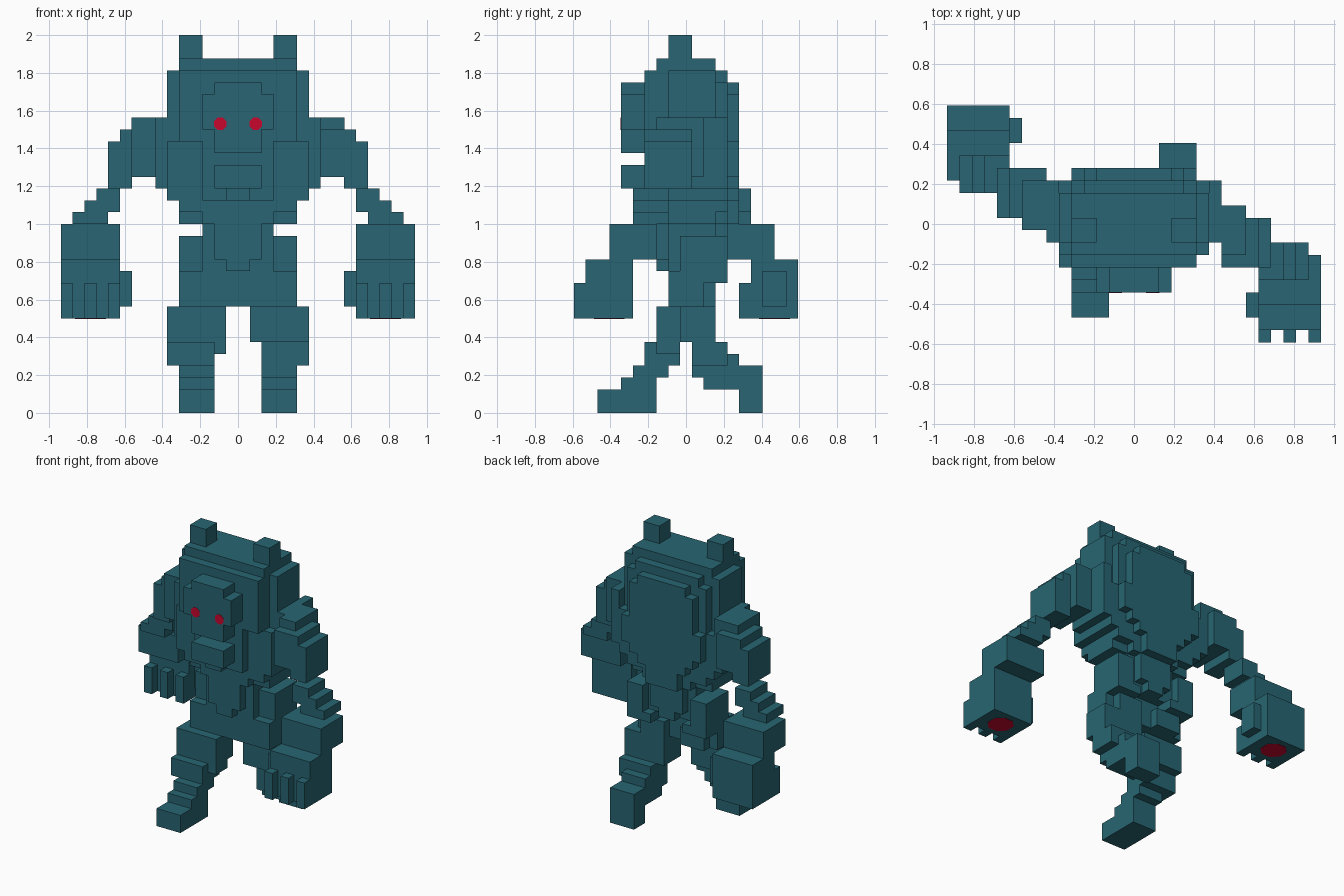
import bpy, bmesh, math
from mathutils import Matrix, Vector

cube = bpy.data.objects.get("Cube")
if cube:
    bpy.data.objects.remove(cube, do_unlink=True)

U = 1 / 16            # one block
Y0 = -9.5 * U         # front limit; block rows count backwards from here


def material(name, rgb):
    m = bpy.data.materials.new(name)
    m.use_nodes = True
    colour = (*rgb, 1)
    m.diffuse_color = colour
    m.node_tree.nodes["Principled BSDF"].inputs["Base Color"].default_value = colour
    return m


TEAL = material("dark teal", (0.021, 0.131, 0.170))
RED = material("glowing red", (0.58, 0.002, 0.026))

# Each face direction with its four corners, counter-clockwise from outside
SIDES = {
    (1, 0, 0): ((1, 0, 0), (1, 1, 0), (1, 1, 1), (1, 0, 1)),
    (-1, 0, 0): ((0, 0, 0), (0, 0, 1), (0, 1, 1), (0, 1, 0)),
    (0, 1, 0): ((0, 1, 0), (0, 1, 1), (1, 1, 1), (1, 1, 0)),
    (0, -1, 0): ((0, 0, 0), (1, 0, 0), (1, 0, 1), (0, 0, 1)),
    (0, 0, 1): ((0, 0, 1), (1, 0, 1), (1, 1, 1), (0, 1, 1)),
    (0, 0, -1): ((0, 0, 0), (0, 1, 0), (1, 1, 0), (1, 0, 0)),
}


def finish(name, bm, mat):
    mesh = bpy.data.meshes.new(name)
    bm.to_mesh(mesh)
    bm.free()
    mesh.materials.append(mat)
    ob = bpy.data.objects.new(name, mesh)
    bpy.context.collection.objects.link(ob)
    return ob


def blocks(name, boxes):
    """Join boxes (x0, x1, y0, y1, z0, z1) in block units into one clean shell."""
    cells = {(x, y, z) for a, b, c, d, e, f in boxes
             for x in range(a, b) for y in range(c, d) for z in range(e, f)}
    bm = bmesh.new()
    verts = {}

    def vert(p):
        if p not in verts:
            verts[p] = bm.verts.new((p[0] * U, Y0 + p[1] * U, p[2] * U))
        return verts[p]

    for x, y, z in sorted(cells):
        for (dx, dy, dz), corners in SIDES.items():
            if (x + dx, y + dy, z + dz) not in cells:
                bm.faces.new([vert((x + i, y + j, z + k)) for i, j, k in corners])
    return finish(name, bm, TEAL)


def disc(name, centre, radius, rotation):
    """Thin eight-sided red plate."""
    bm = bmesh.new()
    turn = rotation @ Matrix.Rotation(math.pi / 8, 4, 'Z')
    bmesh.ops.create_cone(bm, cap_ends=True, segments=8, radius1=radius, radius2=radius,
                          depth=0.004, matrix=Matrix.Translation(Vector(centre)) @ turn)
    return finish(name, bm, RED)


def both(x0, x1, *rest):
    """A box and its mirror image across x."""
    return [(x0, x1, *rest), (-x1, -x0, *rest)]


# Head and hunched upper body
blocks("upper_body", [
    (-5, 5, 7, 12, 29, 30),
    (-5, 5, 6, 12, 23, 29),
    (-6, 6, 8, 12, 23, 29),
    (-3, 3, 6, 12, 18, 23),
    (-6, 6, 7, 13, 18, 23),
    (-5, 5, 7, 13, 17, 18),
    (-5, 5, 8, 12, 16, 17),
    (-3, 3, 7, 13, 16, 17),
    (-4, 4, 12, 13, 28, 29),
    (-5, 5, 12, 13, 18, 28),
])
# Stepped plate on the back
blocks("back_plate", [
    (-3, 3, 13, 14, 18, 28),
    (-4, 4, 13, 14, 19, 27),
    (-5, 5, 13, 14, 20, 23),
    (-2, 2, 13, 14, 16, 18),
])
blocks("face", [(-2, 2, 4, 6, 22, 28), (-3, 3, 4, 6, 24, 27)])
blocks("jaw", [(-2, 2, 4, 6, 19, 21), (-1, 1, 5, 7, 18, 19)])
for side, s in (("left", 1), ("right", -1)):
    x = (3, 5) if s > 0 else (-5, -3)
    blocks(side + "_ear", [(*x, 8, 10, 30, 32)])
    disc(side + "_eye", (s * 0.094, Y0 + 4 * U, 1.531), 0.036,
         Matrix.Rotation(math.pi / 2, 4, 'X'))

# Waist, hips with separate rear halves, and loincloth
blocks("hips", [(-3, 3, 8, 12, 12, 16), (-5, 5, 8, 11, 9, 12)]
       + both(3, 5, 9, 13, 12, 15) + both(2, 5, 11, 13, 11, 12)
       + both(1, 4, 11, 12, 9, 11))
blocks("loincloth", [(-2, 2, 7, 8, 13, 16), (-1, 1, 7, 8, 12, 13)])
blocks("rear_flap", [(-2, 2, 12, 13, 13, 16), (-1, 1, 12, 13, 12, 13)])

# Arms: the left one swings forward, the right one swings back
ARM = [
    (7, 9, 6, 11, 20, 24), (7, 9, 7, 11, 24, 25),
    (9, 10, 6, 10, 19, 24), (10, 11, 6, 10, 19, 23),
]
FOREARM = [
    (10, 12, 5, 8, 18, 19), (10, 13, 5, 8, 17, 18), (11, 14, 5, 8, 16, 17),
]
HAND = [
    (10, 15, 3, 7, 13, 16), (10, 15, 1, 5, 8, 13), (9, 10, 2, 4, 9, 12),
]


def swing(boxes):
    """Mirror to the right side and turn the forward reach backward."""
    return [(-b, -a, 20 - d, 20 - c, e, f) for a, b, c, d, e, f in boxes]


for side, s in (("left", 1), ("right", -1)):
    pose = (lambda b: b) if s > 0 else swing
    blocks(side + "_shoulder", [(6, 7, 8, 13, 19, 25) if s > 0 else (-7, -6, 8, 13, 19, 25)])
    blocks(side + "_upper_arm", pose(ARM))
    blocks(side + "_forearm", pose(FOREARM))
    front = 0 if s > 0 else 14      # fingers are on the front of both hands
    fingers = [(x, x + 1, front, front + 1, 8, 11)
               for x in ((10, 12, 14) if s > 0 else (-15, -13, -11))]
    blocks(side + "_hand", pose(HAND) + fingers)
    disc(side + "_palm", (s * 12.5 * U, Y0 + (front + 3) * U, 8 * U), 0.088,
         Matrix.Identity(4))

# Striding legs
blocks("right_leg", [
    (-6, -1, 7, 10, 6, 9),
    (-6, -1, 7, 9, 5, 6),
    (-6, -2, 6, 9, 4, 6),
    (-5, -2, 5, 8, 3, 4),
    (-5, -2, 4, 7, 2, 3),
    (-5, -2, 2, 7, 0, 2),
])
blocks("left_leg", [
    (1, 6, 9, 12, 6, 9),
    (2, 6, 10, 13, 4, 6),
    (2, 5, 10, 14, 4, 5),
    (2, 5, 10, 16, 3, 4),
    (2, 5, 11, 16, 2, 3),
    (2, 5, 14, 16, 0, 2),
])
